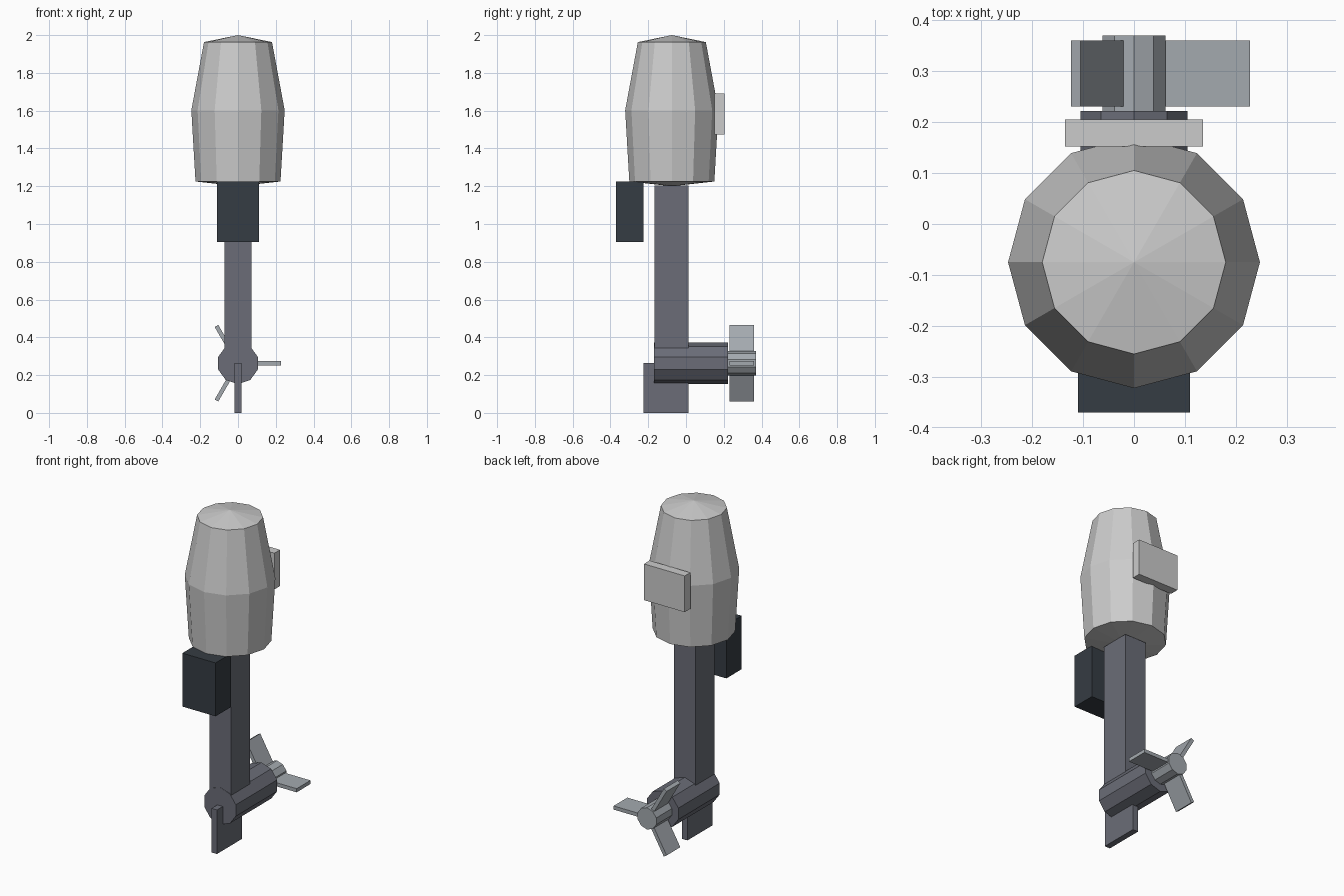
import bpy, bmesh, math
from mathutils import Matrix

if "Cube" in bpy.data.objects:
    bpy.data.objects.remove(bpy.data.objects["Cube"])


def material(name, rgb):
    m = bpy.data.materials.new(name)
    m.diffuse_color = (*rgb, 1)
    m.use_nodes = True
    m.node_tree.nodes["Principled BSDF"].inputs["Base Color"].default_value = m.diffuse_color
    return m


LIGHT = material("light grey", (0.60, 0.60, 0.60))
SLATE = material("slate grey", (0.145, 0.152, 0.185))
DARK = material("dark charcoal", (0.036, 0.045, 0.056))
METAL = material("blade metal", (0.37, 0.40, 0.43))


def finish(name, bm, mat):
    bmesh.ops.recalc_face_normals(bm, faces=bm.faces)
    me = bpy.data.meshes.new(name)
    bm.to_mesh(me)
    bm.free()
    me.materials.append(mat)
    ob = bpy.data.objects.new(name, me)
    bpy.context.collection.objects.link(ob)
    return ob


def box(name, lo, hi, mat, matrix=Matrix()):
    bm = bmesh.new()
    bmesh.ops.create_cube(bm, size=1)
    for v in bm.verts:
        v.co = [a + (b - a) * (c + 0.5) for a, b, c in zip(lo, hi, v.co)]
    bm.transform(matrix)
    return finish(name, bm, mat)


def lathe(name, rings, sides, mat, matrix):
    """Rings of (radius, height); zero radius makes a single point."""
    bm = bmesh.new()
    loops = []
    for r, z in rings:
        n = sides if r else 1
        loops.append([bm.verts.new((r * math.cos(2 * math.pi * i / sides),
                                    r * math.sin(2 * math.pi * i / sides), z))
                      for i in range(n)])
    for a, b in zip(loops, loops[1:]):
        for i in range(sides):
            j = (i + 1) % sides
            quad = [a[i % len(a)], a[j % len(a)], b[j % len(b)], b[i % len(b)]]
            bm.faces.new(list(dict.fromkeys(quad)))
    for loop in (loops[0], loops[-1]):
        if len(loop) > 1:
            bm.faces.new(loop)
    bm.transform(matrix)
    return finish(name, bm, mat)


# Engine cowl with shallow cones closing both ends
lathe("engine_cowl",
      [(0, 1.2), (0.225, 1.225), (0.247, 1.602), (0.18, 1.963), (0, 2.0)],
      12, LIGHT, Matrix.Translation((0, -0.075, 0)))
box("rear_plate", (-0.135, 0.152, 1.473), (0.135, 0.205, 1.69), LIGHT)

# Leg, clamp block and skeg
box("leg", (-0.071, -0.168, 0.265), (0.071, 0.012, 1.205), SLATE)
box("clamp_block", (-0.11, -0.37, 0.905), (0.11, -0.225, 1.225), DARK)
box("skeg", (-0.018, -0.225, 0), (0.018, 0.012, 0.264), SLATE)

# Gear case and propeller lie along y, with a vertex at the top
AXIS_Z = 0.263
along_y = (Matrix.Translation((0, 0, AXIS_Z)) @ Matrix.Rotation(-math.pi / 2, 4, 'X')
           @ Matrix.Rotation(math.pi / 2, 4, 'Z'))
lathe("gear_case", [(0.11, -0.17), (0.11, 0.222)], 10, SLATE, along_y)
lathe("propeller_hub", [(0.065, 0.215), (0.065, 0.37)], 10, METAL, along_y)
for i in range(3):
    spin = Matrix.Translation((0, 0, AXIS_Z)) @ Matrix.Rotation(i * 2 * math.pi / 3, 4, 'Y')
    box(f"propeller_blade_{i + 1}", (0.03, 0.23, -0.011), (0.228, 0.36, 0.011), METAL, spin)
